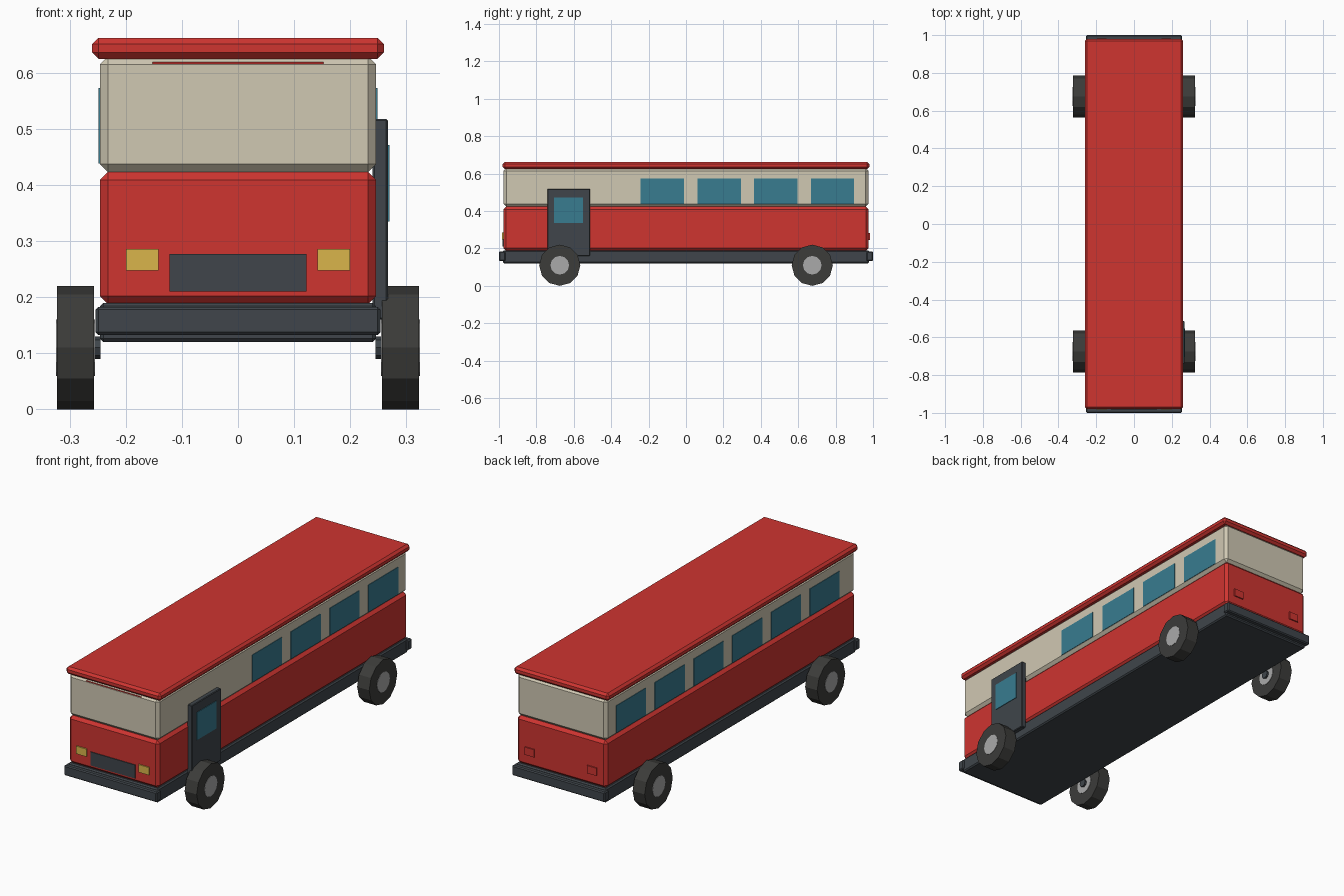
import bpy, math

if "Cube" in bpy.data.objects:
    bpy.data.objects.remove(bpy.data.objects["Cube"])

def mat(name, rgb):
    m = bpy.data.materials.new(name)
    m.diffuse_color = (*rgb, 1)
    m.use_nodes = True
    m.node_tree.nodes["Principled BSDF"].inputs["Base Color"].default_value = m.diffuse_color
    return m

RED = mat("red_paint", (0.62, 0.035, 0.03))
CREAM = mat("cream_paint", (0.63, 0.58, 0.45))
DARK = mat("dark_trim", (0.05, 0.06, 0.07))
GLASS = mat("glass", (0.04, 0.2, 0.28))
YELLOW = mat("lamp_yellow", (0.7, 0.46, 0.07))
TYRE = mat("rubber", (0.045, 0.045, 0.042))
HUB = mat("hub_metal", (0.4, 0.4, 0.4))

def box(name, x, y, z, material, bevel=0):
    """Box given by its (min, max) range on each axis."""
    bpy.ops.mesh.primitive_cube_add(size=1, location=[sum(r) / 2 for r in (x, y, z)])
    o = bpy.context.object
    o.name = name
    o.scale = [r[1] - r[0] for r in (x, y, z)]
    bpy.ops.object.transform_apply(location=False, rotation=False, scale=True)
    o.data.materials.append(material)
    if bevel:
        m = o.modifiers.new("bevel", 'BEVEL')
        m.width, m.segments = bevel, 1
    return o

def disc(name, x, y, z, r, material, sides):
    """Cylinder lying along x, with a corner at the top."""
    bpy.ops.mesh.primitive_cylinder_add(vertices=sides, radius=r, depth=x[1] - x[0],
        location=(sum(x) / 2, y, z), rotation=(0, math.pi / 2, 0))
    o = bpy.context.object
    o.name = name
    o.data.materials.append(material)

# body layers
box("chassis", (-.246, .246), (-.978, .978), (.12, .19), DARK, .006)
box("lower_body", (-.246, .246), (-.977, .977), (.188, .423), RED, .014)
box("upper_body", (-.246, .246), (-.975, .975), (.423, .629), CREAM, .014)
box("roof", (-.26, .26), (-.98, .98), (.625, .662), RED, .011)

# front and rear details
for s, end in ((-1, "front"), (1, "rear")):
    span = lambda a, b: tuple(sorted((s * a, s * b)))
    box(end + "_bumper", (-.254, .254), span(.965, 1.0), (.133, .183), DARK, .005)
    for x in (-.171, .171):
        if s < 0:
            box("headlight", (x - .029, x + .029), span(.96, .983), (.248, .286), YELLOW)
        else:
            box("tail_light", (x - .026, x + .026), span(.96, .983), (.244, .282), RED)
box("grille", (-.122, .122), (-.981, -.96), (.21, .277), DARK)
box("route_board", (-.152, .152), (-.974, -.955), (.6155, .6195), RED)

# side windows: four beside the door, six on the other side
for i in range(6):
    y = .783 - .303 * i
    for s in (-1, 1):
        if s < 0 or i < 4:
            x = sorted((s * .23, s * .2485))
            box("side_window", x, (y - .116, y + .116), (.438, .573), GLASS)

# door
box("door", (.24, .267), (-.741, -.513), (.16, .518), DARK, .003)
box("door_window", (.255, .27), (-.705, -.552), (.335, .471), GLASS)

# wheels
for s in (-1, 1):
    for y in (-.675, .675):
        disc("wheel", sorted((s * .257, s * .323)), y, .11, .11, TYRE, 12)
        disc("hub", sorted((s * .255, s * .3245)), y, .11, .05, HUB, 12)
        disc("axle_stub", sorted((s * .245, s * .265)), y, .11, .02, DARK, 8)
